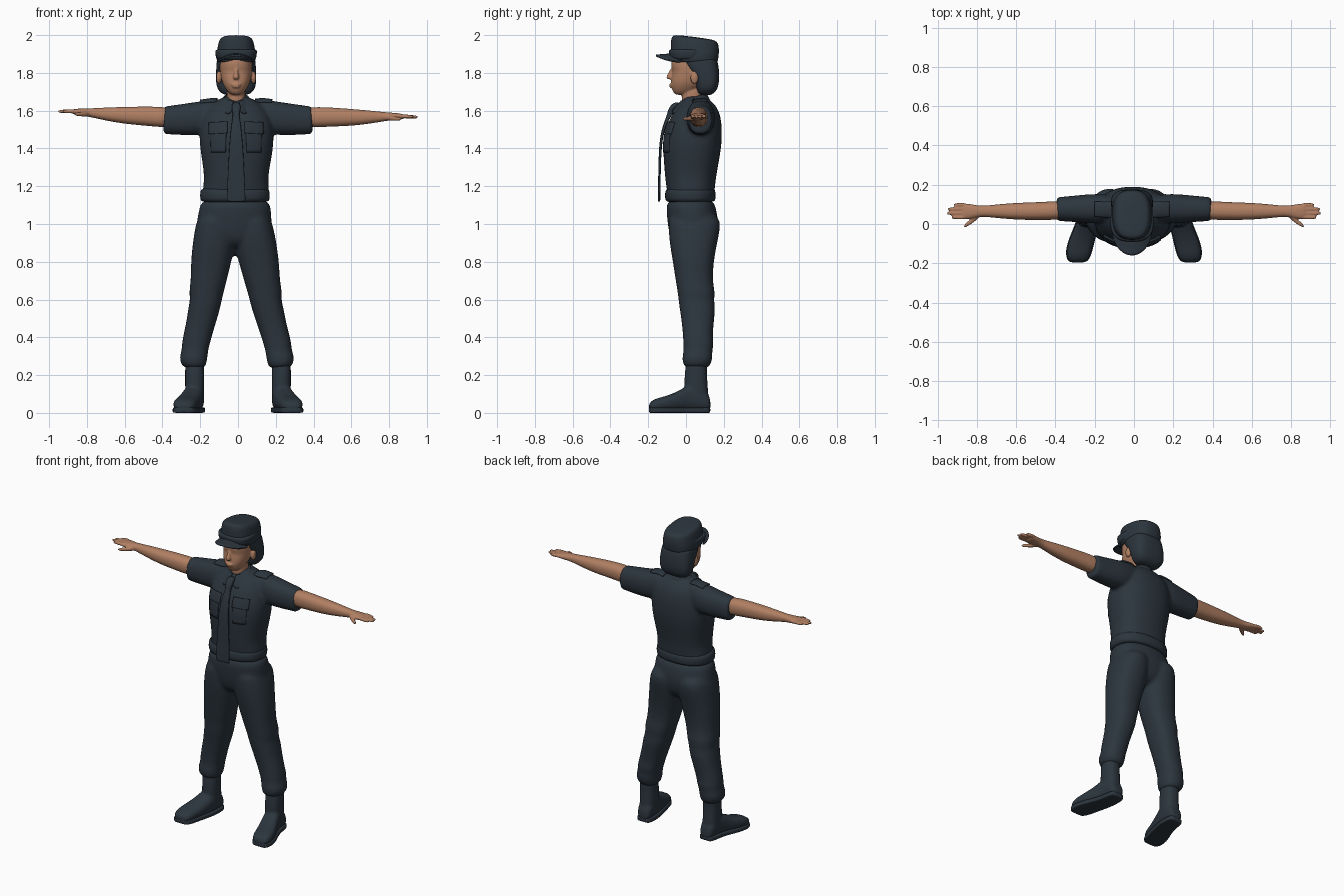
import bpy, bmesh, math
from mathutils import Vector, Matrix

if "Cube" in bpy.data.objects:
    bpy.data.objects.remove(bpy.data.objects["Cube"])


def material(name, rgb):
    m = bpy.data.materials.new(name)
    m.use_nodes = True
    m.diffuse_color = (*rgb, 1)
    bsdf = m.node_tree.nodes["Principled BSDF"]
    bsdf.inputs["Base Color"].default_value = (*rgb, 1)
    bsdf.inputs["Roughness"].default_value = 0.8
    return m


NAVY = material("navy cloth", (0.025, 0.036, 0.048))
SKIN = material("warm skin", (0.44, 0.215, 0.125))
MID = -0.01   # head and tie sit slightly off centre


def loft(bm, axis, rows, power=2.3, n=24):
    """Rows are (position on axis, u0, u1, v0, v1); u and v are the other axes."""
    rings = []
    for t, u0, u1, v0, v1 in rows:
        ring = []
        for k in range(n):
            a = math.tau * k / n
            c, s = math.cos(a), math.sin(a)
            u = (u0 + u1) / 2 + (u1 - u0) / 2 * math.copysign(abs(c) ** (2 / power), c)
            v = (v0 + v1) / 2 + (v1 - v0) / 2 * math.copysign(abs(s) ** (2 / power), s)
            co = {"x": (t, u, v), "y": (u, t, v), "z": (u, v, t)}[axis]
            ring.append(bm.verts.new(co))
        rings.append(ring)
    for a, b in zip(rings, rings[1:]):
        for k in range(n):
            bm.faces.new((a[k], a[(k + 1) % n], b[(k + 1) % n], b[k]))
    bm.faces.new(rings[0])
    bm.faces.new(rings[-1])


def ball(bm, centre, size):
    mat = Matrix.Translation(Vector(centre)) @ Matrix.Diagonal((*size, 1))
    bmesh.ops.create_uvsphere(bm, u_segments=16, v_segments=10, radius=1, matrix=mat)


def finish(bm, name, mat, voxel=0, subdiv=2, smooth=3):
    bmesh.ops.recalc_face_normals(bm, faces=bm.faces[:])
    me = bpy.data.meshes.new(name)
    bm.to_mesh(me)
    bm.free()
    for p in me.polygons:
        p.use_smooth = True
    me.materials.append(mat)
    ob = bpy.data.objects.new(name, me)
    bpy.context.collection.objects.link(ob)
    if subdiv:
        m = ob.modifiers.new("round", "SUBSURF")
        m.levels = m.render_levels = subdiv
    if voxel:
        m = ob.modifiers.new("fuse", "REMESH")
        m.mode, m.voxel_size, m.use_smooth_shade = "VOXEL", voxel, True
        m = ob.modifiers.new("relax", "SMOOTH")
        m.factor, m.iterations = 0.5, smooth
    return ob


def sheet(name, f, nu, nv, thick, mat=NAVY):
    """Thin surface from f(u, v) with u and v running 0..1."""
    bm = bmesh.new()
    g = [[bm.verts.new(f(i / nu, j / nv)) for j in range(nv + 1)] for i in range(nu + 1)]
    for i in range(nu):
        for j in range(nv):
            bm.faces.new((g[i][j], g[i + 1][j], g[i + 1][j + 1], g[i][j + 1]))
    ob = finish(bm, name, mat, subdiv=0)
    return ob, lambda: setattr(ob.modifiers.new("thick", "SOLIDIFY"), "thickness", thick)


def patch(name, target, corners, down=False, thick=0.014):
    """Cloth piece laid on a target, from the front or from above."""
    a, b, c, d = (Vector((p[0], p[1], 2.2)) if down else Vector((p[0], -0.5, p[1]))
                  for p in corners)
    ob, thicken = sheet(name, lambda u, v: a.lerp(b, u).lerp(d.lerp(c, u), v), 10, 10, thick)
    m = ob.modifiers.new("lay", "SHRINKWRAP")
    m.target, m.wrap_method, m.wrap_mode = target, "PROJECT", "ABOVE_SURFACE"
    m.use_project_z, m.use_project_y = down, not down
    m.use_positive_direction, m.use_negative_direction = not down, down
    m.offset = 0.002
    thicken()
    ob.modifiers["thick"].offset = 0


def sided(rows, s, shift=0.0):
    """Mirror the u range of rows to side s; shift grows with height on the left."""
    return [(t, *sorted((s * a - (shift * t if s > 0 else 0),
                         s * b - (shift * t if s > 0 else 0))), c, d) for t, a, b, c, d in rows]


# Shirt: trunk with short sleeves
bm = bmesh.new()
loft(bm, "z", [(1.10, -.185, .16, -.09, .14), (1.16, -.19, .165, -.1, .15),
               (1.20, -.185, .165, -.105, .155), (1.25, -.18, .16, -.112, .16),
               (1.33, -.19, .175, -.118, .175), (1.42, -.205, .19, -.124, .19),
               (1.50, -.205, .19, -.112, .192), (1.57, -.19, .175, -.08, .185),
               (1.62, -.16, .145, -.045, .165), (1.655, -.11, .09, -.015, .13),
               (1.68, -.065, .045, -.01, .10)])
for s in (-1, 1):
    loft(bm, "x", [(s * x, *r) for x, *r in (
        (.08, .02, .14, 1.50, 1.665), (.14, .01, .15, 1.48, 1.66), (.20, 0, .155, 1.47, 1.65),
        (.30, .01, .145, 1.47, 1.635), (.375, .014, .138, 1.475, 1.625),
        (.39, .016, .136, 1.475, 1.622), (.395, .018, .134, 1.478, 1.62))])
shirt = finish(bm, "shirt", NAVY, voxel=0.011)

# Trousers: seat and two bloused legs
bm = bmesh.new()
loft(bm, "z", [(1.14, -.195, .165, -.10, .145), (1.08, -.205, .175, -.105, .16),
               (1.02, -.22, .18, -.10, .172), (.95, -.22, .175, -.09, .165),
               (.90, -.15, .11, -.07, .14), (.87, -.09, .05, -.03, .1)])
leg = [(1.06, .20, .04, -.09, .165), (1.0, .225, .02, -.095, .188), (.9, .24, .012, -.088, .165),
       (.8, .25, .035, -.07, .147), (.7, .25, .06, -.055, .14), (.64, .26, .075, -.045, .155),
       (.6, .253, .085, -.04, .148), (.55, .265, .095, -.034, .155), (.5, .27, .11, -.025, .15),
       (.4, .292, .14, -.015, .14), (.36, .298, .15, -.015, .148), (.33, .298, .158, -.012, .138),
       (.29, .312, .162, -.022, .142), (.255, .30, .168, -.015, .13), (.235, .28, .178, 0, .118)]
for s in (-1, 1):
    loft(bm, "z", sided(leg, s, 0.04))
finish(bm, "trousers", NAVY, voxel=0.011)

# Belt
bm = bmesh.new()
loft(bm, "z", [(z, -.20 - w, .168 + w, -.11 - w, .156 + w)
               for z, w in ((1.115, -.02), (1.12, 0), (1.15, .003), (1.185, 0), (1.19, -.02))])
finish(bm, "belt", NAVY, subdiv=1)

# Boots with soles
foot = [(.13, .195, .26, .01, .07), (.115, .183, .272, .01, .11), (.07, .177, .28, .01, .15),
        (.02, .18, .288, .01, .155), (-.03, .19, .308, .01, .12), (-.1, .207, .338, .01, .09),
        (-.155, .22, .345, .01, .078), (-.185, .235, .335, .01, .062), (-.197, .255, .32, .012, .045)]
for s, side in ((-1, "right"), (1, "left")):
    bm = bmesh.new()
    loft(bm, "y", sided(foot, s), 2.6)
    loft(bm, "z", sided([(z, .178, .28, a, b) for z, a, b in (
        (.03, 0, .12), (.12, -.01, .118), (.2, -.008, .11), (.27, 0, .115), (.30, .01, .11))], s))
    finish(bm, side + "_boot", NAVY, voxel=0.008)
    bm = bmesh.new()
    loft(bm, "y", sided([(y, a - .004, b + .004, 0, .03) for y, a, b, *_ in foot], s), 6)
    finish(bm, side + "_sole", NAVY, subdiv=1)

# Bare arms and hands, the left one drooping slightly
arm = [(.34, .025, .12, 1.51, 1.615), (.42, .02, .115, 1.513, 1.622), (.52, .02, .11, 1.523, 1.622),
       (.6, .022, .108, 1.53, 1.62), (.7, .03, .1, 1.547, 1.617), (.78, .04, .09, 1.566, 1.612),
       (.82, .028, .1, 1.572, 1.612), (.86, .022, .106, 1.578, 1.61), (.88, .026, .102, 1.582, 1.606)]
thumb = [(.78, .04, .07, 1.57, 1.598), (.81, .012, .045, 1.568, 1.596),
         (.84, -.008, .018, 1.57, 1.592), (.868, -.024, -.006, 1.573, 1.59)]
for s, side in ((-1, "right"), (1, "left")):
    bm = bmesh.new()
    loft(bm, "x", arm)
    loft(bm, "x", thumb, n=12)
    for i, tip in enumerate((.93, .953, .948, .918)):
        y = .034 + .021 * i
        loft(bm, "x", [(x, y - r, y + r, 1.596 - r, 1.596 + r) for x, r in (
            (.85, .011), (.89, .011), (tip - .01, .009), (tip, .006))], n=12)
    for v in bm.verts:
        if s > 0:
            v.co.z -= .027 * max(0, (v.co.x - .4) / .5)
        v.co.x *= s
    finish(bm, side + "_arm", SKIN, voxel=0.005, subdiv=1, smooth=2)

# Head: skull, neck, nose, lips and ears
bm = bmesh.new()
loft(bm, "z", [(z, MID - w, MID + w, a, b) for z, w, a, b in (
    (1.682, .025, -.055, .0), (1.70, .046, -.07, .05), (1.73, .066, -.08, .08),
    (1.755, .076, -.08, .1), (1.78, .081, -.077, .11), (1.81, .086, -.071, .13),
    (1.83, .087, -.08, .135), (1.87, .086, -.08, .14), (1.92, .07, -.06, .13))])
loft(bm, "z", [(1.60, MID - .05, MID + .05, -.02, .085), (1.66, MID - .048, MID + .048, -.02, .085),
               (1.75, MID - .05, MID + .05, -.03, .09)])
loft(bm, "z", [(z, MID - w, MID + w, y, -.05) for z, w, y in (
    (1.83, .008, -.08), (1.80, .011, -.093), (1.778, .018, -.109), (1.764, .015, -.1))], n=12)
ball(bm, (MID, -.078, 1.738), (.028, .012, .007))
ball(bm, (MID, -.076, 1.727), (.023, .012, .007))
for s in (-1, 1):
    ball(bm, (MID + s * .092, .045, 1.775), (.014, .022, .034))
finish(bm, "head", SKIN, voxel=0.005, subdiv=1, smooth=2)

# Hair gathered at the back
bm = bmesh.new()
loft(bm, "z", [(z, MID - w, MID + w, a, b) for z, w, a, b in (
    (1.89, .10, -.03, .16), (1.85, .104, -.022, .17), (1.82, .106, .005, .175),
    (1.77, .108, .045, .177), (1.73, .105, .052, .172), (1.70, .09, .058, .158),
    (1.68, .06, .075, .13))], 2.9)
finish(bm, "hair", NAVY)

# Cap crown, sloping to the back
bm = bmesh.new()
loft(bm, "z", [(z, MID - w, MID + w, a, b) for z, w, a, b in (
    (1.855, .095, -.06, .16), (1.86, .104, -.078, .17), (1.90, .105, -.082, .174),
    (1.94, .1, -.082, .176), (1.975, .094, -.08, .174), (1.995, .085, -.072, .165),
    (2.004, .06, -.05, .14))], 2.6)
for v in bm.verts:
    if v.co.z > 1.93:
        v.co.z -= (v.co.y + .06) * .13
finish(bm, "cap_crown", NAVY)

# Folded cap flap
bm = bmesh.new()
loft(bm, "z", [(z, MID - w, MID + w, a, b) for z, w, a, b in (
    (1.868, .09, -.07, .08), (1.872, .107, -.085, .1), (1.90, .11, -.09, .105),
    (1.922, .113, -.093, .108), (1.926, .095, -.075, .09))], 2.6)
finish(bm, "cap_flap", NAVY, subdiv=1)


# Cap brim
def brim(u, v):
    a = math.radians(-85 + 170 * u)
    c, s = math.cos(a), math.sin(a)
    return (MID + (.098 + .006 * v) * s, -.02 - (.06 + .08 * v) * c, 1.903 - .006 * v - .036 * s * s)


sheet("cap_brim", brim, 24, 6, 0.01)[1]()


# Shirt collar with two front points
def collar(u, v):
    a = math.radians(14 + 332 * u)
    c, s = math.cos(a), math.sin(a)
    near = math.exp(-((min(u, 1 - u) - .05) / .07) ** 2)
    top, bottom = 1.672 - .02 * c, 1.64 - .055 * near
    rx, ry = .066 + .032 * v, .07 + (.025 + .03 * near) * v
    return (MID + rx * s, .04 - ry * c, top + (bottom - top) * v)


sheet("collar", collar, 48, 6, 0.009)[1]()

# Necktie with knot
bm = bmesh.new()
loft(bm, "z", [(z, MID - w, MID + w, a, a + d) for z, w, a, d in (
    (1.645, .017, -.062, .03), (1.625, .025, -.085, .04), (1.60, .022, -.096, .04),
    (1.58, .016, -.1, .03), (1.56, .02, -.108, .022), (1.5, .028, -.13, .016),
    (1.42, .036, -.143, .014), (1.3, .042, -.146, .013), (1.16, .049, -.149, .013),
    (1.125, .049, -.149, .013), (1.118, .047, -.148, .011))], 4)
finish(bm, "necktie", NAVY, subdiv=1)

# Chest pockets, flaps and shoulder straps
for s, side in ((-1, "right"), (1, "left")):
    def quad(*pts):
        return [(MID + s * x, z) for x, z in pts]
    patch(side + "_pocket", shirt, quad((.05, 1.52), (.135, 1.52), (.13, 1.38), (.055, 1.38)), thick=.008)
    patch(side + "_pocket_flap", shirt, quad((.045, 1.54), (.14, 1.535), (.142, 1.475), (.045, 1.48)))
    patch(side + "_shoulder_strap", shirt, quad((.10, .035), (.19, .04), (.19, .11), (.10, .11)), down=True)
